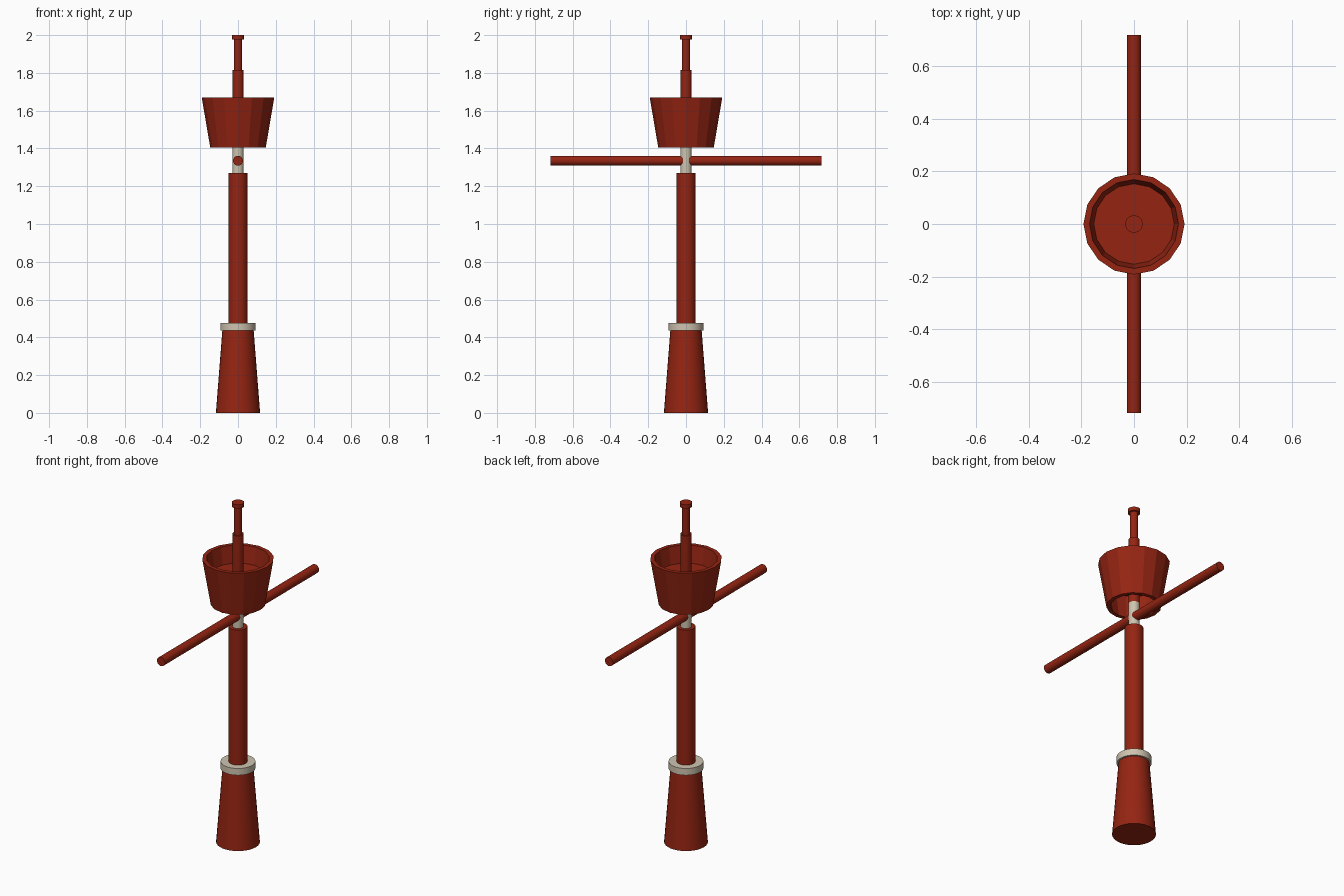
import bpy, bmesh, math
from mathutils import Matrix

if "Cube" in bpy.data.objects:
    bpy.data.objects.remove(bpy.data.objects["Cube"])


def material(name, rgb):
    m = bpy.data.materials.new(name)
    m.diffuse_color = (*rgb, 1)
    m.use_nodes = True
    m.node_tree.nodes["Principled BSDF"].inputs["Base Color"].default_value = m.diffuse_color
    return m


RED = material("rust red", (0.30, 0.018, 0.006))
CREAM = material("cream", (0.62, 0.55, 0.43))


def lathe(name, profile, mat, sides=32, smooth=True, turn=0.0):
    """Revolve (radius, z) points about z; zero radius closes on the axis."""
    bm = bmesh.new()
    rings = []
    for r, z in profile:
        if r == 0:
            rings.append([bm.verts.new((0, 0, z))] * sides)
        else:
            rings.append([bm.verts.new((r * math.cos(turn + math.tau * i / sides),
                                        r * math.sin(turn + math.tau * i / sides), z))
                          for i in range(sides)])
    for a, b in zip(rings, rings[1:]):
        for i in range(sides):
            j = (i + 1) % sides
            bm.faces.new(list(dict.fromkeys((a[i], a[j], b[j], b[i]))))
    bmesh.ops.recalc_face_normals(bm, faces=bm.faces)
    me = bpy.data.meshes.new(name)
    bm.to_mesh(me)
    bm.free()
    me.materials.append(mat)
    ob = bpy.data.objects.new(name, me)
    bpy.context.collection.objects.link(ob)
    if smooth:
        bpy.ops.object.select_all(action='DESELECT')
        ob.select_set(True)
        bpy.context.view_layer.objects.active = ob
        bpy.ops.object.shade_smooth_by_angle(angle=math.radians(35))
    return ob


def rod(name, r0, r1, z0, z1, mat):
    return lathe(name, [(0, z0), (r0, z0), (r1, z1), (0, z1)], mat)


# Tapered foot, collar, main pole and pale neck
rod("foot", 0.117, 0.083, 0.0, 0.435, RED)
rod("collar", 0.093, 0.093, 0.435, 0.475, CREAM)
rod("pole", 0.05, 0.05, 0.475, 1.27, RED)
rod("neck", 0.03, 0.03, 1.27, 1.42, CREAM)

# Crow's-nest: faceted tub with a floor part way up, hollow underneath
lathe("lookout_tub",
      [(0, 1.55), (0.148, 1.55), (0.125, 1.405), (0.147, 1.405), (0.192, 1.67),
       (0.169, 1.67), (0.153, 1.57), (0, 1.57)], RED, sides=16, smooth=False)

# Mast top, thin spike and cap
rod("upper_mast", 0.03, 0.03, 1.42, 1.815, RED)
rod("spike", 0.022, 0.022, 1.815, 1.978, RED)
rod("spike_cap", 0.033, 0.033, 1.978, 2.0, RED)

# Cross arms
for side, name in ((1, "back_arm"), (-1, "front_arm")):
    arm = rod(name, 0.026, 0.026, 0.01, 0.717, RED)
    arm.data.transform(Matrix.Translation((0, 0, 1.335)) @
                       Matrix.Rotation(-side * math.pi / 2, 4, 'X'))
